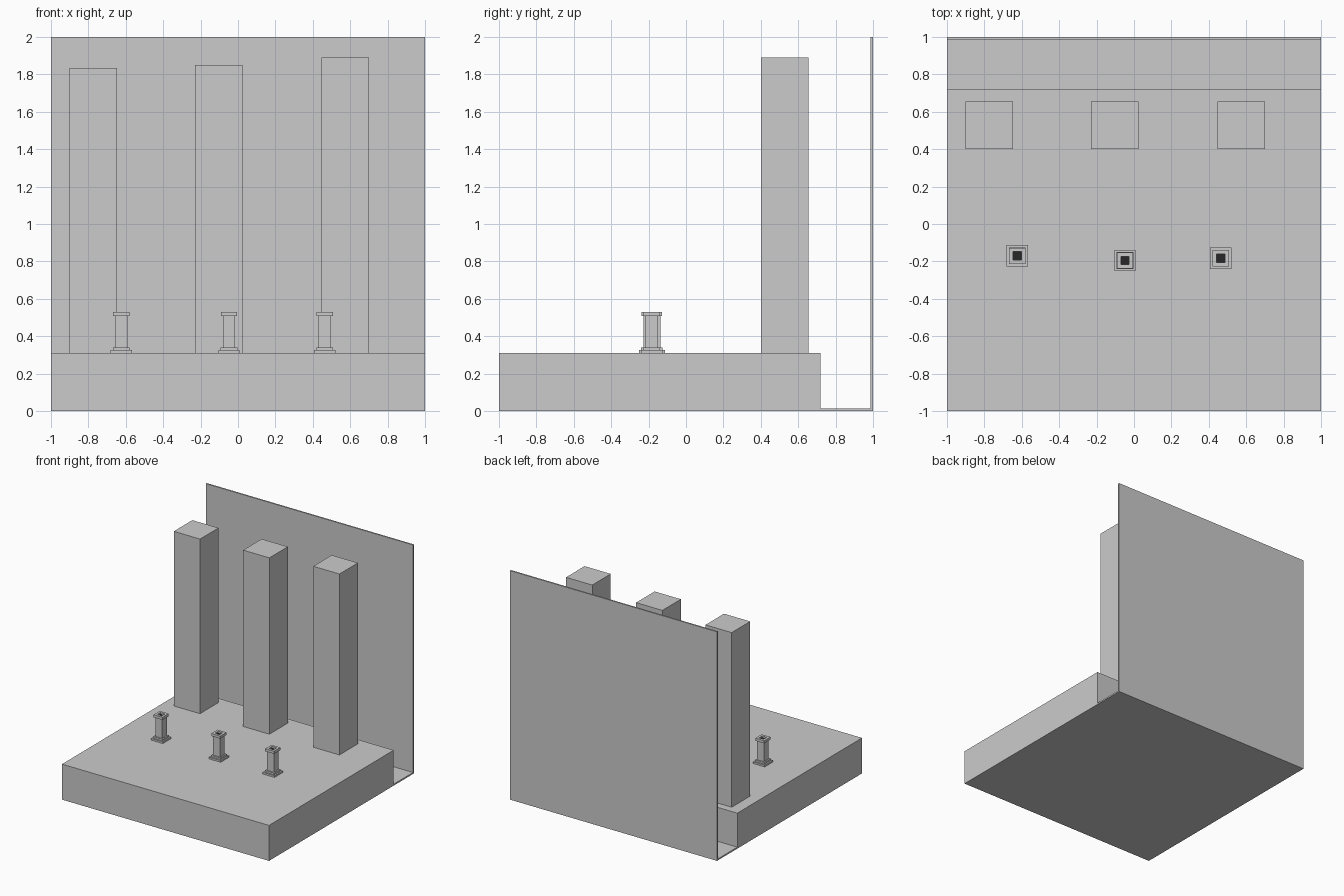
import bpy, bmesh

if "Cube" in bpy.data.objects:
    bpy.data.objects.remove(bpy.data.objects["Cube"])


def box(name, x0, x1, y0, y1, z0, z1):
    bm = bmesh.new()
    bmesh.ops.create_cube(bm, size=1)
    for v in bm.verts:
        v.co = ((x0 + x1) / 2 + v.co.x * (x1 - x0),
                (y0 + y1) / 2 + v.co.y * (y1 - y0),
                (z0 + z1) / 2 + v.co.z * (z1 - z0))
    return finish(name, bm)


def finish(name, bm):
    mesh = bpy.data.meshes.new(name)
    bm.to_mesh(mesh)
    bm.free()
    obj = bpy.data.objects.new(name, mesh)
    bpy.context.collection.objects.link(obj)
    return obj


dark = bpy.data.materials.new("dark_socket")
dark.diffuse_color = (0.02, 0.02, 0.02, 1)
dark.use_nodes = True
dark.node_tree.nodes["Principled BSDF"].inputs["Base Color"].default_value = dark.diffuse_color
grey = bpy.data.materials.new("stone_grey")
grey.diffuse_color = (0.8, 0.8, 0.8, 1)
grey.use_nodes = True
grey.node_tree.nodes["Principled BSDF"].inputs["Base Color"].default_value = grey.diffuse_color

T = 0.013    # sheet thickness of floor and wall
TOP = 0.31   # platform top

# Thin floor, back wall and raised platform
box("floor", -1, 1, -1, 1, 0, T)
box("back_wall", -1, 1, 1 - T, 1, T, 2)
box("platform", -1, 1, -1, 0.72, T, TOP)

# Tall square pillars: left edge, top height
for i, (x, top) in enumerate([(-0.90, 1.835), (-0.23, 1.85), (0.447, 1.89)]):
    box(f"pillar_{i + 1}", x, x + 0.253, 0.40, 0.655, TOP, top)

# Square stepped pedestal profile: half width, height; ends in a socket
PROFILE = [(0.057, TOP), (0.057, 0.325), (0.045, 0.325), (0.045, 0.34),
           (0.033, 0.34), (0.033, 0.507), (0.043, 0.507), (0.043, 0.53),
           (0.022, 0.53), (0.022, 0.515)]


def pedestal(name, cx, cy):
    bm = bmesh.new()
    rings = [[bm.verts.new((cx + sx * r, cy + sy * r, z))
              for sx, sy in ((-1, -1), (1, -1), (1, 1), (-1, 1))]
             for r, z in PROFILE]
    for a, b in zip(rings, rings[1:]):
        for k in range(4):
            n = (k + 1) % 4
            bm.faces.new((a[k], a[n], b[n], b[k]))
    bm.faces.new(rings[0][::-1])
    bm.faces.new(rings[-1]).material_index = 1
    obj = finish(name, bm)
    obj.data.materials.append(grey)
    obj.data.materials.append(dark)


# Small pedestals in front of the pillars
for i, (x, y) in enumerate([(-0.624, -0.17), (-0.048, -0.195), (0.464, -0.183)]):
    pedestal(f"pedestal_{i + 1}", x, y)
